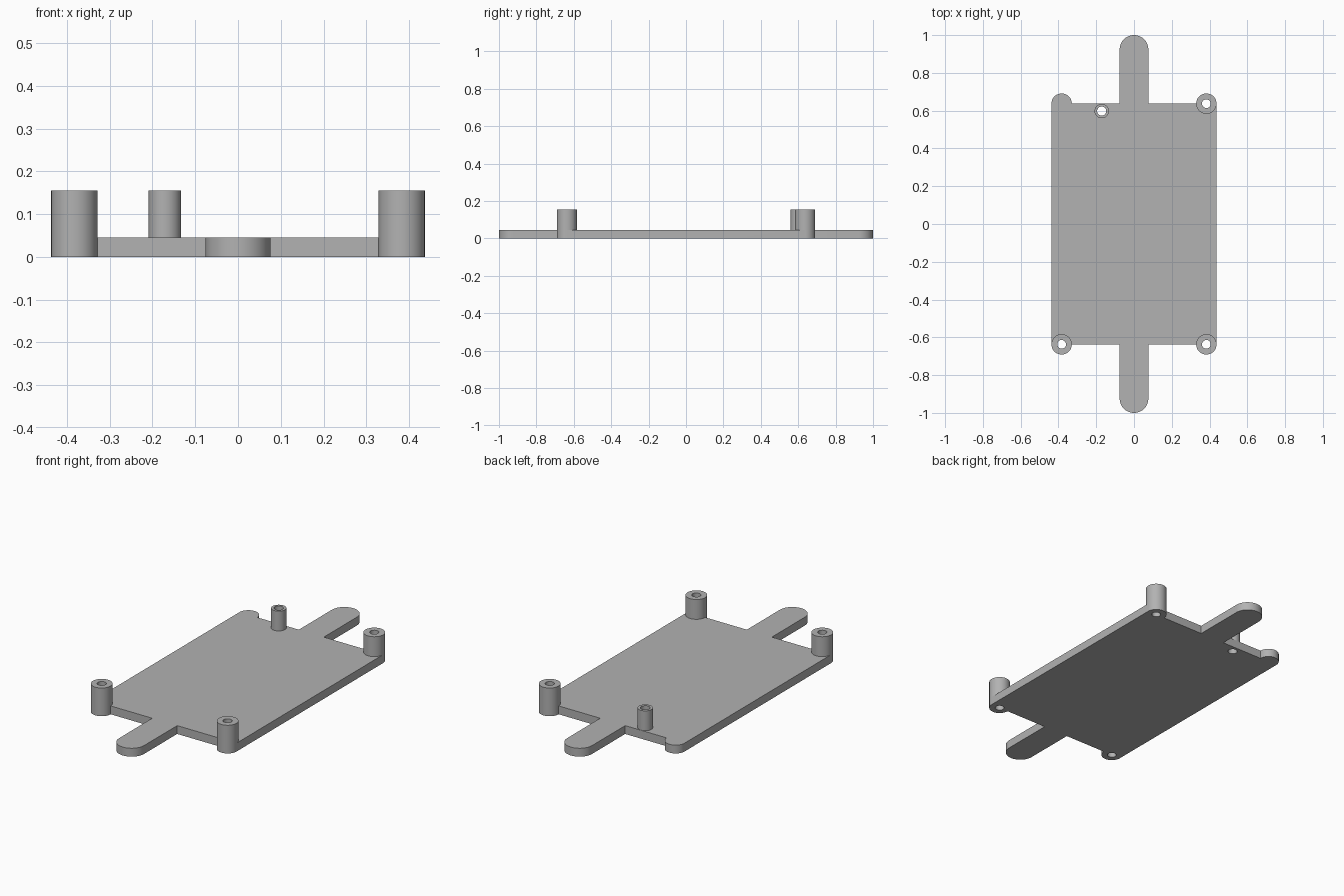
import bpy, bmesh, math
from mathutils import Matrix

if "Cube" in bpy.data.objects:
    bpy.data.objects.remove(bpy.data.objects["Cube"])

T, H = 0.046, 0.155            # plate thickness, post top
PX, PY = 0.383, 0.637          # corner post centre
R = 0.054                      # corner post radius
ARM, ARM_Y = 0.076, 0.924      # tab half width and end centre
SEG = 64


def make_object(name, bm):
    bmesh.ops.recalc_face_normals(bm, faces=bm.faces)
    mesh = bpy.data.meshes.new(name)
    bm.to_mesh(mesh)
    bm.free()
    ob = bpy.data.objects.new(name, mesh)
    bpy.context.collection.objects.link(ob)
    return ob


def arc(cx, cy, r, start, end, n=32):
    angles = [math.radians(start + (end - start) * i / n) for i in range(n + 1)]
    return [(cx + r * math.cos(a), cy + r * math.sin(a)) for a in angles]


def cylinder(name, x, y, r, z0, z1):
    bm = bmesh.new()
    bmesh.ops.create_cone(bm, cap_ends=True, segments=SEG, radius1=r, radius2=r,
                          depth=z1 - z0,
                          matrix=Matrix.Translation((x, y, (z0 + z1) / 2)))
    return make_object(name, bm)


def combine(target, tool, operation):
    tool.hide_render = True
    mod = target.modifiers.new(operation, 'BOOLEAN')
    mod.operation, mod.solver, mod.object = operation, 'MANIFOLD', tool
    bpy.context.view_layer.objects.active = target
    bpy.ops.object.modifier_apply(modifier=mod.name)
    bpy.data.objects.remove(tool)


# Plate outline: two round-ended tabs and one low rounded lug at the rear left
W = PX + R
outline = [(-W, -PY), (-ARM, -PY)] + arc(0, -ARM_Y, ARM, 180, 360)
outline += [(ARM, -PY), (W, -PY), (W, PY), (ARM, PY)] + arc(0, ARM_Y, ARM, 0, 180)
outline += [(-ARM, PY)] + arc(-PX, PY, R, 0, 180)
bm = bmesh.new()
face = bm.faces.new([bm.verts.new((x, y, 0)) for x, y in outline])
top = bmesh.ops.extrude_face_region(bm, geom=[face])['geom']
bmesh.ops.translate(bm, vec=(0, 0, T),
                    verts=[v for v in top if isinstance(v, bmesh.types.BMVert)])
plate = make_object("mounting_plate", bm)

# Three corner posts and one slim post, each bored right through
posts = [(-PX, -PY, R, 0.023, 0), (PX, -PY, R, 0.023, 0), (PX, PY, R, 0.023, 0),
         (-0.171, 0.598, 0.038, 0.024, T / 2)]
for x, y, r, hole, z0 in posts:
    combine(plate, cylinder("post", x, y, r, z0, H), 'UNION')
for x, y, r, hole, z0 in posts:
    combine(plate, cylinder("bore", x, y, hole, -0.1, H + 0.1), 'DIFFERENCE')

# Merge leftover coplanar seams
bm = bmesh.new()
bm.from_mesh(plate.data)
bmesh.ops.remove_doubles(bm, verts=bm.verts, dist=1e-5)
bmesh.ops.dissolve_limit(bm, angle_limit=math.radians(0.5), verts=bm.verts, edges=bm.edges)
bm.to_mesh(plate.data)
bm.free()

# Single grey colour and smooth curved walls
grey = bpy.data.materials.new("grey")
grey.diffuse_color = (0.445, 0.445, 0.445, 1)
grey.use_nodes = True
grey.node_tree.nodes["Principled BSDF"].inputs["Base Color"].default_value = grey.diffuse_color
plate.data.materials.clear()
plate.data.materials.append(grey)
bpy.ops.object.select_all(action='DESELECT')
plate.select_set(True)
bpy.context.view_layer.objects.active = plate
bpy.ops.object.shade_smooth_by_angle(angle=math.radians(30))
